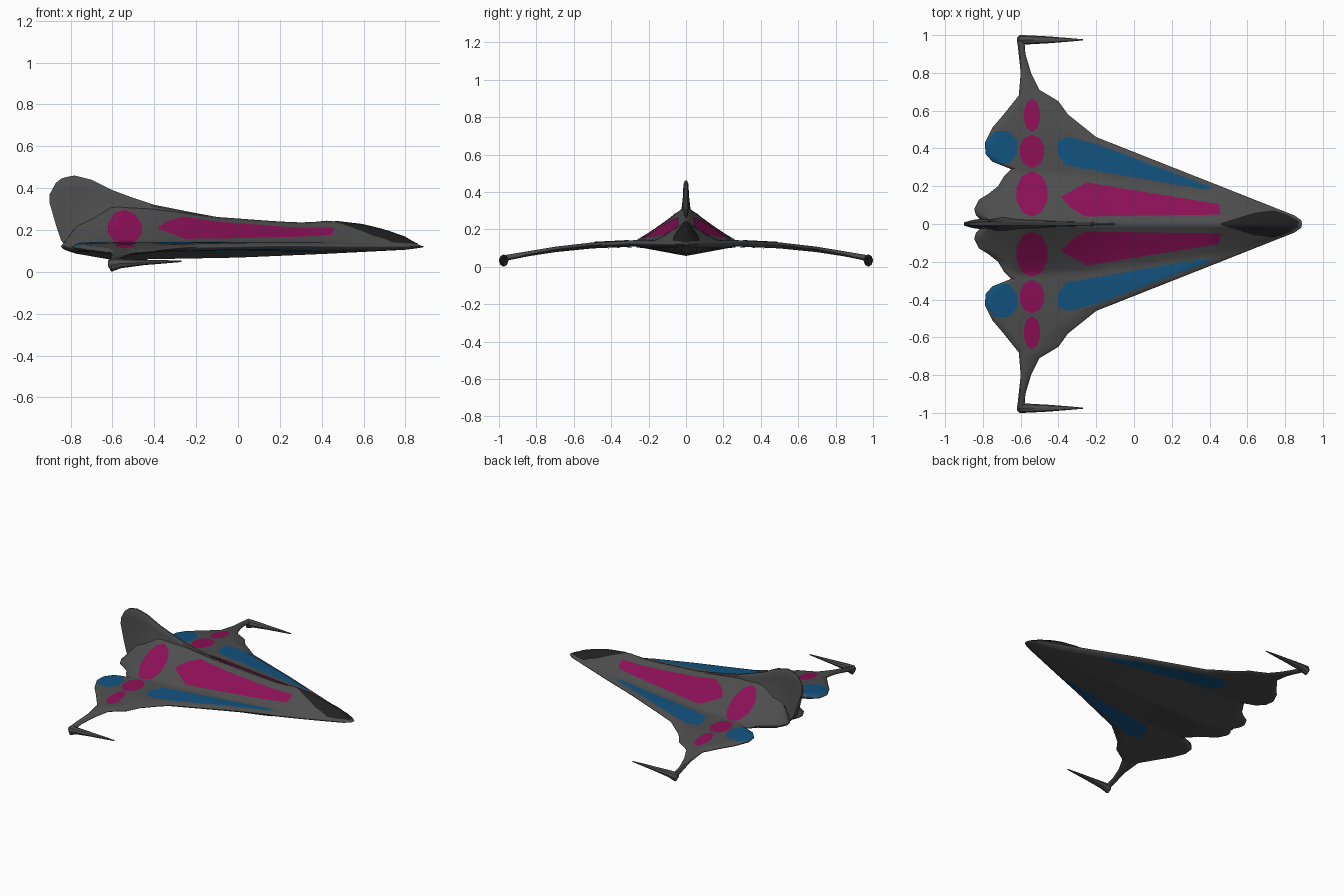
import bpy, bmesh
from math import cos, sin, pi
from mathutils import Vector

if "Cube" in bpy.data.objects:
    bpy.data.objects.remove(bpy.data.objects["Cube"])


def lerp(table, v):
    """Piecewise-linear lookup in a list of (input, output) points."""
    if v <= table[0][0]:
        return table[0][1]
    for (a, p), (b, q) in zip(table, table[1:]):
        if v <= b:
            return p + (q - p) * (v - a) / (b - a)
    return table[-1][1]


def material(name, rgb):
    m = bpy.data.materials.new(name)
    m.diffuse_color = (*rgb, 1)
    m.use_nodes = True
    m.node_tree.nodes["Principled BSDF"].inputs["Base Color"].default_value = m.diffuse_color
    return m


GREY = material("hull_grey", (0.075, 0.075, 0.075))
DARK = material("canopy_dark", (0.015, 0.015, 0.015))
PINK = material("magenta", (0.26, 0.005, 0.095))
BLUE = material("blue", (0.006, 0.085, 0.21))


def finish(bm, name, mat, mirror=True):
    me = bpy.data.meshes.new(name)
    bm.to_mesh(me)
    bm.free()
    ob = bpy.data.objects.new(name, me)
    bpy.context.collection.objects.link(ob)
    me.materials.append(mat)
    if mirror:
        mod = ob.modifiers.new("mirror", 'MIRROR')
        mod.use_axis = (False, True, False)
    bpy.ops.object.select_all(action='DESELECT')
    ob.select_set(True)
    bpy.context.view_layer.objects.active = ob
    bpy.ops.object.shade_smooth_by_angle(angle=pi / 5)
    return ob


# Plan outline: leading and trailing edge x for each y
FRONT = [(0, .89), (.02, .885), (.045, .85), (.46, -.2), (.58, -.35), (.65, -.40),
         (.71, -.50), (.80, -.545), (.90, -.575), (.97, -.58)]
BACK = [(0, -.82), (.02, -.81), (.05, -.84), (.08, -.845), (.13, -.82), (.16, -.77),
        (.2, -.72), (.25, -.69), (.27, -.67), (.29, -.65), (.31, -.70), (.33, -.75),
        (.37, -.785), (.43, -.79), (.51, -.75), (.58, -.69), (.68, -.61), (.8, -.6),
        (.97, -.618)]
# Body ridge, body half width and keel along x; wing heights along y
RIDGE = [(-.85, .17), (-.75, .25), (-.6, .33), (-.4, .31), (-.1, .262), (.2, .24),
         (.33, .235), (.43, .245), (.6, .225), (.7, .2), (.8, .165), (.89, .125)]
WIDTH = [(-.9, .06), (-.84, .1), (-.72, .2), (-.62, .27), (-.3, .26), (.45, .17),
         (.85, .05), (.9, .03)]
KEEL = [(-.85, .10), (-.6, .057), (0, .068), (.4, .085), (.89, .11)]
WING_TOP = [(.3, .14), (.5, .13), (.7, .107), (.85, .082), (.97, .062)]
WING_LOW = [(.27, .108), (.5, .098), (.7, .078), (.85, .055), (.97, .03)]
EDGE = [(0, .12), (.3, .125), (.5, .115), (.7, .092), (.97, .045)]


def top_z(x, y):
    ridge = lerp(RIDGE, x)
    base = min(lerp(WING_TOP, y), ridge)
    t = min(1, y / lerp(WIDTH, x))
    return base + (ridge - base) * (1 - t) ** 1.15


def low_z(x, y):
    s = min(1, y / .27)
    return lerp(KEEL, x) * (1 - s) + lerp(WING_LOW, y) * s


def sheet(bm, height, flip, n=40):
    """Half skin of the hull, pinched to the edge line at its rim."""
    ys = [0]
    for y in sorted({p[0] for p in FRONT + BACK} | {i * .03 for i in range(33)}):
        if y - ys[-1] > .007:
            ys.append(y)
    rows = []
    for y in ys:
        xb, xf = lerp(BACK, y), lerp(FRONT, y)
        rim = min(.035, (xf - xb) * .2)
        row = []
        for j in range(n + 1):
            x = xb + (xf - xb) * (1 - cos(pi * j / n)) / 2
            d = max(0, min(x - xb, (xf - x) * .4))
            e = min(1, d / rim) ** .5
            z0 = lerp(EDGE, y)
            row.append(bm.verts.new((x, y, z0 + (height(x, y) - z0) * e)))
        rows.append(row)
    for r, q in zip(rows, rows[1:]):
        for j in range(n):
            f = [r[j], r[j + 1], q[j + 1], q[j]]
            bm.faces.new(f[::-1] if flip else f)


# Hull and wings
bm = bmesh.new()
sheet(bm, top_z, False)
sheet(bm, low_z, True)
bmesh.ops.remove_doubles(bm, verts=bm.verts, dist=1e-5)
finish(bm, "hull", GREY)


def panel(name, mat, pts, below=False):
    """Coloured panel: the hull skin trimmed to a convex plan outline."""
    bm = bmesh.new()
    sheet(bm, low_z if below else top_z, below)
    mid = sum((Vector((*p, 0)) for p in pts), Vector()) / len(pts)
    for a, b in zip(pts, pts[1:] + pts[:1]):
        a, b = Vector((*a, 0)), Vector((*b, 0))
        no = (b - a).cross(Vector((0, 0, 1)))
        if no.dot(mid - a) > 0:
            no = -no
        bmesh.ops.bisect_plane(bm, geom=bm.verts[:] + bm.edges[:] + bm.faces[:], dist=1e-6,
                               plane_co=a, plane_no=no.normalized(), clear_outer=True)
    bmesh.ops.translate(bm, verts=bm.verts, vec=(0, 0, -.003 if below else .003))
    finish(bm, name, mat)


def oval(x, y, rx, ry, n):
    return [(x + rx * cos(2 * pi * (i + .5) / n), y + ry * sin(2 * pi * (i + .5) / n))
            for i in range(n)]


# Coloured panels and canopy
wing_strip = [(-.405, .44), (-.405, .375), (-.36, .31), (.38, .182), (.41, .195),
              (-.19, .42), (-.34, .46)]
panel("wing_strip_top", BLUE, wing_strip)
panel("wing_strip_under", BLUE, wing_strip, below=True)
panel("body_panel", PINK, [(-.385, .145), (-.25, .22), (.45, .105), (.46, .05),
                           (-.26, .04), (-.34, .09)])
panel("body_oval", PINK, oval(-.54, .16, .085, .12, 10))
panel("inner_wing_oval", PINK, oval(-.54, .385, .067, .088, 10))
panel("outer_wing_oval", PINK, oval(-.54, .575, .044, .088, 10))
panel("rear_wing_disc", BLUE, oval(-.70, .405, .09, .095, 8))
panel("canopy", DARK, [(.46, -.01), (.46, .005), (.64, .06), (.74, .072), (.81, .05),
                       (.87, .015), (.87, -.01)])


def loft(bm, rings):
    """Skin a list of closed rings and cap both ends."""
    rings = [[bm.verts.new(p) for p in r] for r in rings]
    n = len(rings[0])
    for r, q in zip(rings, rings[1:]):
        for i in range(n):
            bm.faces.new((r[i], r[(i + 1) % n], q[(i + 1) % n], q[i]))
    bm.faces.new(rings[0])
    bm.faces.new(rings[-1])
    bmesh.ops.recalc_face_normals(bm, faces=bm.faces)


# Tail fin: (x, bottom z, top z, thickness factor), flaring into the body
FIN = [(-.9, .33, .37, .3), (-.87, .225, .425, .6), (-.845, .15, .445, .8),
       (-.82, .12, .453, .9), (-.78, .12, .46, 1), (-.7, .15, .44, 1), (-.6, .2, .39, 1),
       (-.5, .2, .353, 1), (-.4, .2, .32, .9), (-.25, .2, .29, .7), (-.1, .2, .262, .4)]
rings = []
for x, lo, hi, k in FIN:
    flare = .05 if x > -.75 else .015
    side = [((.006 if t == 1 else .014 + flare * (1 - t) ** 2) * k, lo + (hi - lo) * t)
            for t in (0, .2, .4, .6, .8, .94, 1)]
    rings.append([(x, h, z) for h, z in side] + [(x, -h, z) for h, z in side[::-1]])
bm = bmesh.new()
loft(bm, rings)
finish(bm, "tail_fin", GREY, mirror=False)

# Forward-pointing wingtip prongs: (x, z, y radius, z radius)
PRONG = [(-.62, .04, .012, .014), (-.605, .033, .025, .033), (-.56, .04, .024, .023),
         (-.45, .045, .018, .013), (-.35, .048, .01, .008), (-.27, .05, .003, .003)]
bm = bmesh.new()
loft(bm, [[(x, .975 + ry * cos(pi * i / 4), z + rz * sin(pi * i / 4)) for i in range(8)]
          for x, z, ry, rz in PRONG])
finish(bm, "wingtip_prong", GREY)
